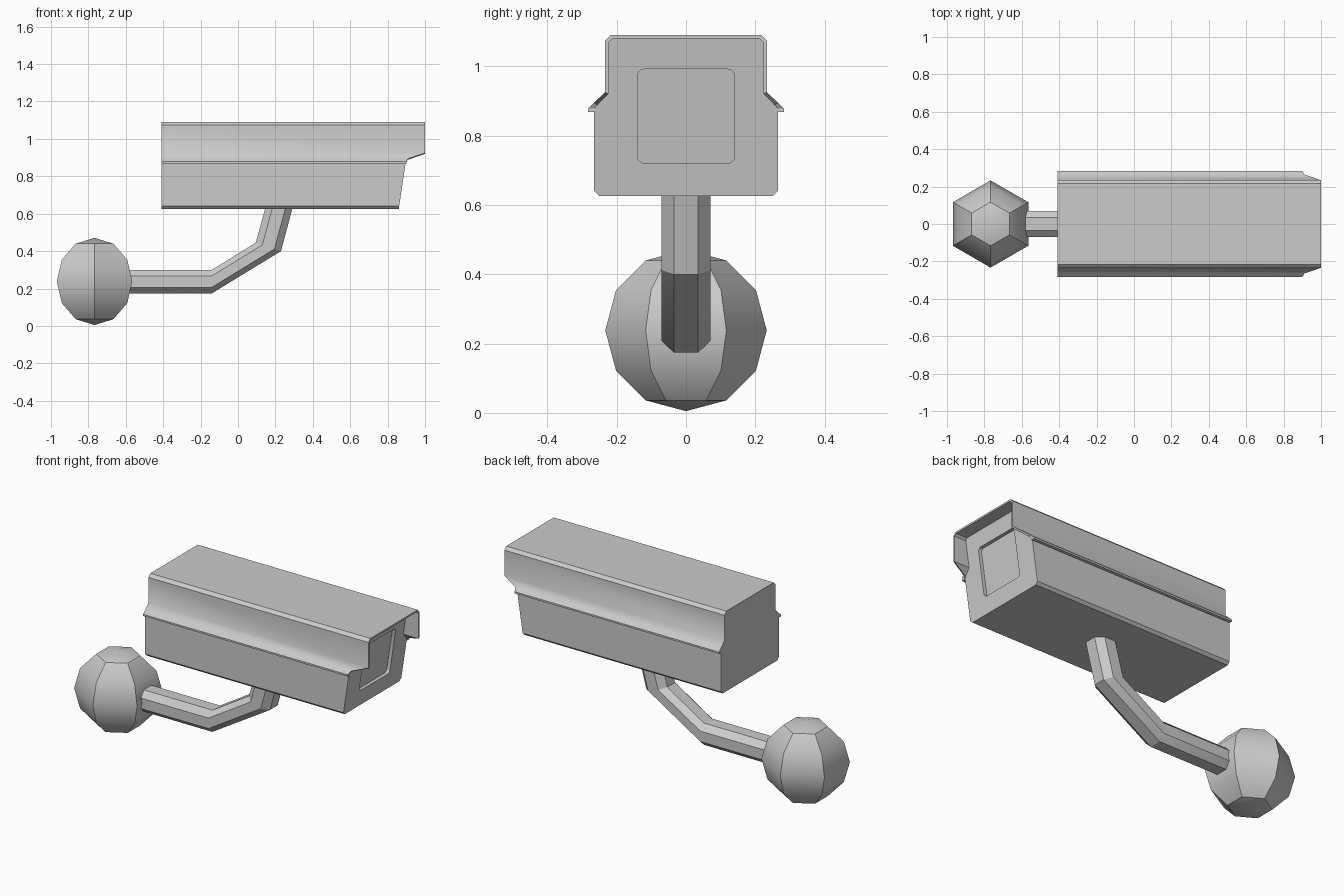
import bpy, bmesh
from math import radians, sin, cos

if "Cube" in bpy.data.objects:
    bpy.data.objects.remove(bpy.data.objects["Cube"])

SMOOTH = radians(30)


def finish(name, bm, soft=lambda e: False):
    """Smooth faces with sharp edges above 30 degrees; soft() keeps chosen edges smooth."""
    bmesh.ops.recalc_face_normals(bm, faces=bm.faces)
    for f in bm.faces:
        f.smooth = True
    for e in bm.edges:
        e.smooth = e.calc_face_angle(0) < SMOOTH or soft(e)
    me = bpy.data.meshes.new(name)
    bm.to_mesh(me)
    bm.free()
    ob = bpy.data.objects.new(name, me)
    bpy.context.collection.objects.link(ob)
    return ob


def loft(name, sections, shell=False, soft=lambda e: False):
    """Skin between matching rings. Solid caps, or quad strips for a thin shell ring."""
    bm = bmesh.new()
    rings = [[bm.verts.new(p) for p in s] for s in sections]
    n = len(rings[0])
    for a, b in zip(rings, rings[1:]):
        for i in range(n):
            j = (i + 1) % n
            bm.faces.new((a[i], a[j], b[j], b[i]))
    for r in (rings[0], rings[-1]):
        if shell:
            for i in range(n // 2 - 1):
                bm.faces.new((r[i], r[i + 1], r[n - 2 - i], r[n - 1 - i]))
        else:
            bm.faces.new(r)
    return finish(name, bm, soft)


def mirrored(half):
    """Half outline on +y completed with its mirror image on -y."""
    return half + [(-p[0],) + tuple(p[1:]) for p in reversed(half)]


def face_x(z):
    """Slanted front face of the camera body."""
    return 0.86 + (z - 0.63) * 0.15


BACK = -0.41

# wall ball
bm = bmesh.new()
bmesh.ops.create_uvsphere(bm, u_segments=6, v_segments=6, radius=0.233)
bmesh.ops.translate(bm, verts=bm.verts, vec=(-0.767, 0, 0.238))
finish("mount_ball", bm)

# bent arm: chamfered square section, given by its upper and lower path points
path = [((-0.65, 0.30), (-0.65, 0.174)), ((-0.14, 0.30), (-0.14, 0.174)),
        ((0.095, 0.445), (0.23, 0.40)), ((0.165, 0.70), (0.31, 0.70))]
section = mirrored([(0.035, 0), (0.07, 0.26), (0.07, 0.74), (0.035, 1)])
loft("bent_arm", [[(t[0] + (b[0] - t[0]) * k, y, t[1] + (b[1] - t[1]) * k)
                   for y, k in section] for t, b in path])

# camera body
outline = mirrored([(0.25, 0.626), (0.265, 0.641), (0.265, 0.88),
                    (0.228, 0.92), (0.228, 1.07), (0.214, 1.084)])
body = loft("camera_body", [[(BACK, y, z) for y, z in outline],
                            [(face_x(z), y, z) for y, z in outline]])

# lens window recess
window = []
for k, (sy, sz) in enumerate([(1, 1), (-1, 1), (-1, -1), (1, -1)]):
    for a in (0, 30, 60, 90):
        t = radians(90 * k + a)
        window.append((sy * 0.12 + 0.02 * cos(t), 0.856 + sz * 0.116 + 0.02 * sin(t)))
cutter = loft("window_cutter", [[(face_x(z) - 0.02, y, z) for y, z in window],
                                [(face_x(z) + 0.1, y, z) for y, z in window]])
cutter.hide_render = True
cutter.hide_viewport = True
cut = body.modifiers.new("window", 'BOOLEAN')
cut.operation = 'DIFFERENCE'
cut.solver = 'EXACT'
cut.object = cutter

# sun hood: (y, z, front x), outer skin then inner skin
outer = mirrored([(0.283, 0.868, 0.90), (0.283, 0.878, 0.90), (0.265, 0.895, 0.91),
                  (0.234, 0.925, 1.0), (0.234, 1.073, 1.0), (0.217, 1.09, 1.0)])
inner = mirrored([(0.263, 0.868, 0.90), (0.263, 0.878, 0.90), (0.255, 0.889, 0.91),
                  (0.224, 0.920, 1.0), (0.224, 1.068, 1.0), (0.212, 1.08, 1.0)])
ring = outer + inner[::-1]
loft("sun_hood", [[(BACK, y, z) for y, z, x in ring], [(x, y, z) for y, z, x in ring]],
     shell=True,
     soft=lambda e: all(abs(abs(v.co.y) - 0.234) < 1e-4 and v.co.z < 0.95 for v in e.verts))
